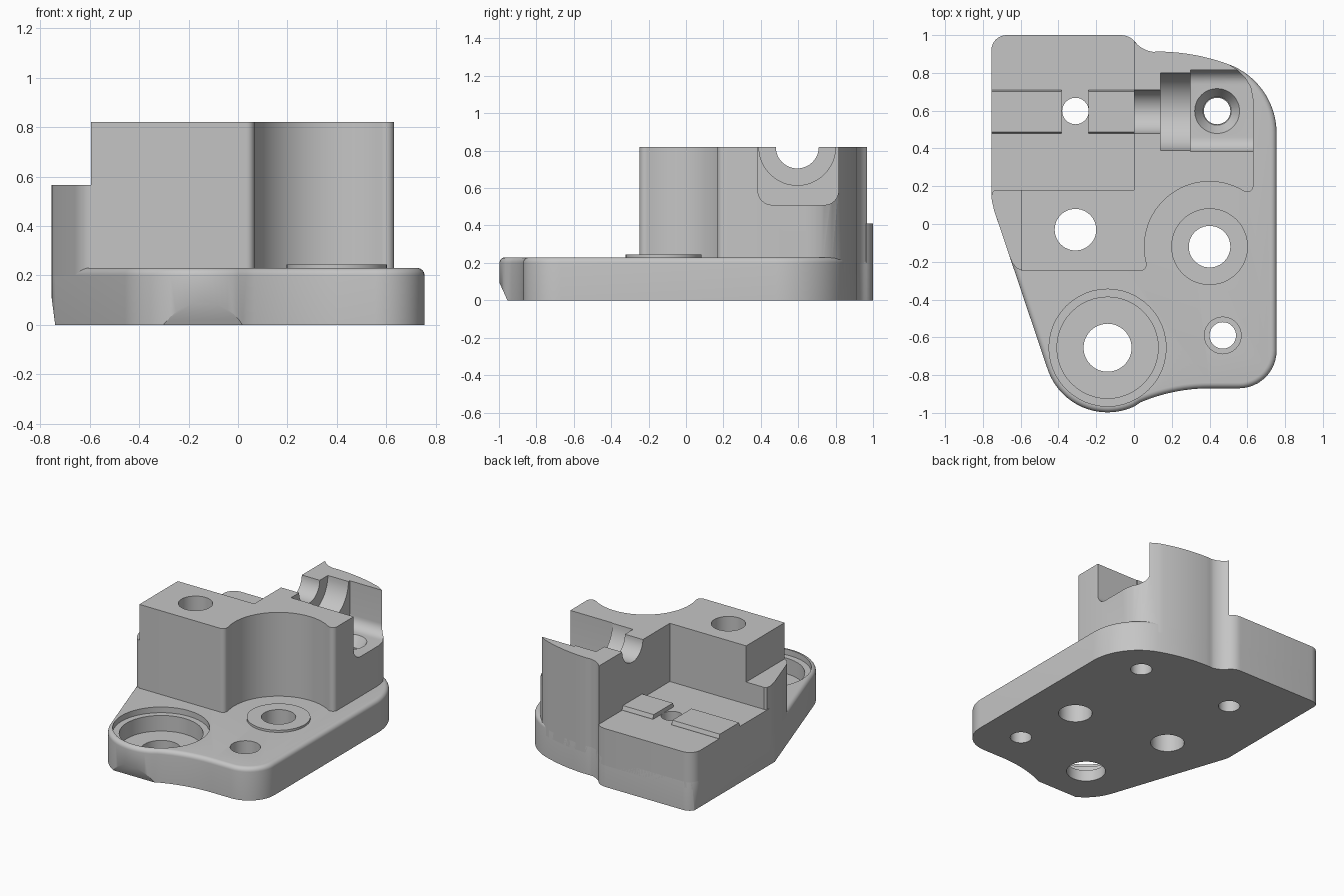
import bpy, bmesh
from math import cos, sin, radians
from mathutils import Vector

if "Cube" in bpy.data.objects:
    bpy.data.objects.remove(bpy.data.objects["Cube"], do_unlink=True)

grey = bpy.data.materials.new("machined grey")
grey.use_nodes = True
colour = (0.56, 0.56, 0.56, 1)
grey.diffuse_color = colour
grey.node_tree.nodes["Principled BSDF"].inputs["Base Color"].default_value = colour


def arc(cx, cy, r, start, end, n=12):
    steps = [radians(start + (end - start) * i / n) for i in range(n + 1)]
    return [(cx + r * cos(a), cy + r * sin(a)) for a in steps]


def inset(outline, distance):
    """Move a counter-clockwise outline inwards by a distance."""
    pts = [Vector(p) for p in outline]
    result = []
    for i, p in enumerate(pts):
        before = (p - pts[i - 1]).normalized()
        after = (pts[(i + 1) % len(pts)] - p).normalized()
        n1, n2 = Vector((-before.y, before.x)), Vector((-after.y, after.x))
        result.append(tuple(p + (n1 + n2) * distance / (1 + n1.dot(n2))))
    return result


def stack(name, layers, axis="z"):
    """Skin a closed solid through (outline, height) layers along an axis."""
    place = {"x": lambda u, v, w: (w, u, v),
             "y": lambda u, v, w: (u, w, v),
             "z": lambda u, v, w: (u, v, w)}[axis]
    bm = bmesh.new()
    rings = [[bm.verts.new(place(u, v, w)) for u, v in outline] for outline, w in layers]
    bm.faces.new(rings[0][::-1])
    bm.faces.new(rings[-1])
    for lower, upper in zip(rings, rings[1:]):
        for i in range(len(lower)):
            bm.faces.new((lower[i - 1], lower[i], upper[i], upper[i - 1]))
    bmesh.ops.recalc_face_normals(bm, faces=bm.faces)
    mesh = bpy.data.meshes.new(name)
    bm.to_mesh(mesh)
    bm.free()
    mesh.materials.append(grey)
    obj = bpy.data.objects.new(name, mesh)
    bpy.context.collection.objects.link(obj)
    return obj


def prism(name, outline, low, high, axis="z"):
    return stack(name, [(outline, low), (outline, high)], axis)


def circle(x, y, r):
    return arc(x, y, r, 0, 352.5, 47)


def drill(x, y, r, low=-1, high=2):
    return prism("drill", circle(x, y, r), low, high)


def cut(obj, cutters):
    bpy.context.view_layer.objects.active = obj
    for cutter in cutters:
        mod = obj.modifiers.new("cut", "BOOLEAN")
        mod.operation = "DIFFERENCE"
        mod.solver = "EXACT"
        mod.object = cutter
        bpy.ops.object.modifier_apply(modifier=mod.name)


# Shared rim pieces
rear_left = arc(-.07, .9, .1, 40, 90, 6) + arc(-.675, .92, .08, 90, 180, 8)
rear_rim = arc(.12, -.197, 1.11, 70, 90) + arc(.12, 1.06, .15, 270, 220, 8)[1:]

# Base plate with a rounded upper rim
base_outline = (
    rear_left
    + [(-.755, .16), (-.752, .12), (-.74, .07)]
    + arc(-.14, -.662, .335, 198.6, 295, 24)
    + arc(.4, -1.81, .94, 115, 90)[1:]
    + arc(.555, -.67, .2, 270, 360)
    + arc(.365, .48, .39, 0, 70, 14)
    + rear_rim[1:-1])
rim = .03
rounding = [radians(15 * i) for i in range(7)]
base_plate = stack("base_plate", [(base_outline, 0)] + [
    (inset(base_outline, rim * (1 - cos(a))), .23 - rim + rim * sin(a)) for a in rounding])

# Low rear platform and side step
rear_platform = prism("rear_platform", rear_left + [(-.755, .14), (.006, .14)], .15, .41)
side_step = prism("side_step", [
    (-.735, .18), (-.75, .168), (-.755, .145), (-.752, .12), (-.74, .07),
    (-.659, -.17), (-.645, -.205), (-.62, -.235), (-.59, -.247), (-.57, -.248),
    (-.57, .18)], .15, .565)

# Tall body wrapping round the boss
tall_outline = (
    [(0, .18), (-.595, .18), (-.595, -.248)]
    + arc(.034, -.215, .033, 270, 374.6, 8)
    + arc(.4, -.12, .345, 194.6, 58.2, 28)[1:]
    + arc(.599, .201, .033, 238.2, 360, 8)[1:]
    + [(.632, .66), (.62, .725), (.59, .775), (.55, .815)]
    + rear_rim + [(0, .968)])
tall_body = prism("tall_body", tall_outline, .15, .82)

# Raised boss and locating rails
boss = prism("boss", circle(.4, -.12, .203), .2, .245)
rail_profile = [(.48, .4), (.71, .4), (.71, .415), (.702, .44), (.488, .44), (.48, .415)]
for name, x0, x1 in (("outer_rail", -.755, -.385), ("inner_rail", -.24, .01)):
    prism(name, rail_profile, x0, x1, "x")

# Cutters for holes, counterbores and channels
block_hole = drill(-.31, -.03, .11)
platform_hole = drill(-.31, .598, .07)
boss_hole = drill(.4, -.12, .11)
pocket_hole = drill(.44, .598, .07)
corner_hole = [drill(.47, -.59, .07), drill(.47, -.59, .097, .1)]
large_hole = [drill(-.14, -.655, .127), drill(-.14, -.655, .268, .08),
              drill(-.14, -.655, .31, .19)]
countersink = stack("countersink", [(circle(.44, .598, .075), .44),
                                    (circle(.44, .598, .12), .512)])
narrow_channel = prism("channel", circle(.595, .82, .115), -.1, .2, "x")
wide_channel = prism("channel", circle(.595, .82, .205), .14, .8, "x")
pocket = prism("pocket", arc(.46, .585, .075, 180, 270, 8)
               + arc(.74, .585, .075, 270, 360, 8) + [(.815, 1), (.385, 1)], .3, .9, "x")
front_relief = prism("relief", [(-1.1, -.1), (-.91, -.1), (-1.045, .2), (-1.1, .2)],
                     -.6, .3, "x")
side_relief = prism("relief", [(-.9, -.1), (-.727, -.1), (-.757, .13), (-.9, .13)],
                    -1.2, 1.2, "y")

through_holes = [block_hole, platform_hole, boss_hole, pocket_hole]
plate_cutters = [*corner_hole, *large_hole, front_relief, side_relief]
body_cutters = [narrow_channel, wide_channel, pocket, countersink]
cut(base_plate, through_holes + plate_cutters)
cut(rear_platform, [platform_hole])
cut(tall_body, [block_hole, pocket_hole] + body_cutters)
cut(boss, [boss_hole])

# Remove the cutters, then smooth the curved walls
for cutter in through_holes + plate_cutters + body_cutters:
    bpy.data.objects.remove(cutter, do_unlink=True)
bpy.ops.object.select_all(action="DESELECT")
for obj in (base_plate, rear_platform, side_step, tall_body, boss):
    obj.select_set(True)
bpy.context.view_layer.objects.active = base_plate
bpy.ops.object.shade_smooth_by_angle(angle=radians(30))
